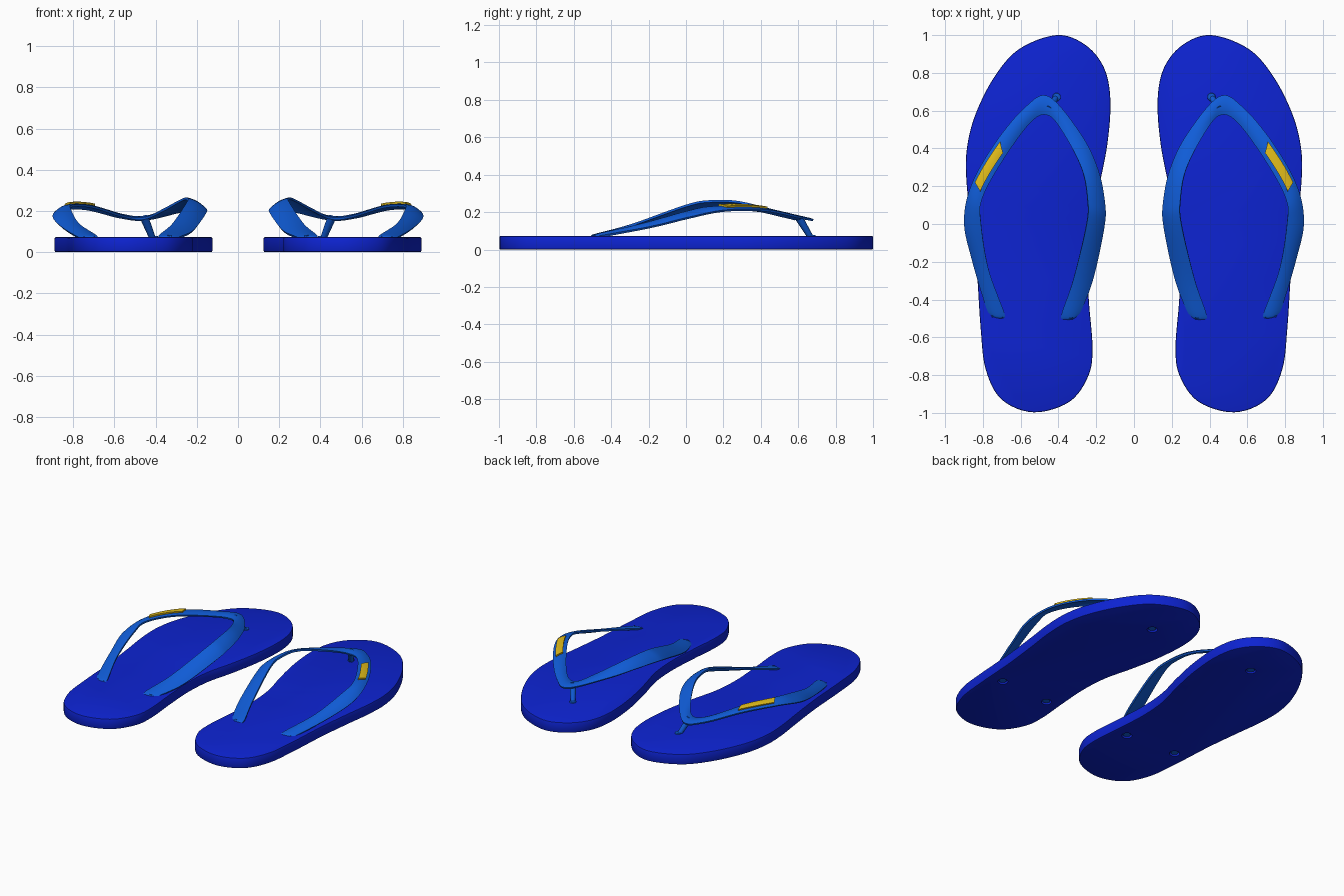
import bpy, bmesh, math
from mathutils import Vector

if "Cube" in bpy.data.objects:
    bpy.data.objects.remove(bpy.data.objects["Cube"])

THICK = 0.073


def material(name, rgb):
    m = bpy.data.materials.new(name)
    m.diffuse_color = (*rgb, 1)
    m.use_nodes = True
    m.node_tree.nodes["Principled BSDF"].inputs["Base Color"].default_value = m.diffuse_color
    return m


SOLE = material("sole_blue", (0.004, 0.017, 0.65))
STRAP = material("strap_blue", (0.005, 0.11, 0.70))
YELLOW = material("badge_yellow", (0.75, 0.50, 0.01))


def spline(pts, steps, closed=False):
    """Catmull-Rom through the points."""
    pts = [Vector(p) for p in pts]
    n, out = len(pts), []
    get = (lambda i: pts[i % n]) if closed else (lambda i: pts[max(0, min(n - 1, i))])
    for i in range(n if closed else n - 1):
        a, b, c, d = (get(i + k) for k in (-1, 0, 1, 2))
        for s in range(steps):
            t = s / steps
            out.append(0.5 * (2 * b + (c - a) * t + (2 * a - 5 * b + 4 * c - d) * t * t
                              + (3 * b - a - 3 * c + d) * t ** 3))
    if not closed:
        out.append(pts[-1])
    return out


def make(name, bm, mat):
    mesh = bpy.data.meshes.new(name)
    bm.to_mesh(mesh)
    bm.free()
    ob = bpy.data.objects.new(name, mesh)
    bpy.context.collection.objects.link(ob)
    if mat:
        mesh.materials.append(mat)
    return ob


def finish(ob):
    """Mirror to the other foot, apply the modifiers and shade."""
    ob.modifiers.new("pair", 'MIRROR').use_mirror_merge = False
    bpy.ops.object.select_all(action='DESELECT')
    ob.select_set(True)
    bpy.context.view_layer.objects.active = ob
    bpy.ops.object.convert(target='MESH')
    bpy.ops.object.shade_smooth_by_angle(angle=math.radians(40))


def rod(bm, p, q, r1, r2):
    p, q = Vector(p), Vector(q)
    d = q - p
    m = d.to_track_quat('Z', 'Y').to_matrix().to_4x4()
    m.translation = (p + q) / 2
    bmesh.ops.create_cone(bm, cap_ends=True, segments=24, radius1=r1, radius2=r2,
                          depth=d.length, matrix=m)


# Sole: smooth foot outline, extruded with rounded rims
outline = [(0.41, 1.0), (0.61, 0.925), (0.745, 0.77), (0.845, 0.565), (0.887, 0.38),
           (0.885, 0.2), (0.86, 0.0), (0.832, -0.25), (0.812, -0.55), (0.785, -0.77),
           (0.70, -0.93), (0.53, -0.997), (0.34, -0.94), (0.24, -0.80), (0.22, -0.65),
           (0.238, -0.42), (0.25, -0.2), (0.235, 0.0), (0.185, 0.2), (0.14, 0.43),
           (0.125, 0.66), (0.16, 0.83), (0.26, 0.95)]
bm = bmesh.new()
ring = [bm.verts.new((p.x, p.y, 0)) for p in spline(outline, 6, True)]
base = bm.faces.new(ring)
up = bmesh.ops.extrude_face_region(bm, geom=[base])
bmesh.ops.translate(bm, vec=(0, 0, THICK),
                    verts=[v for v in up['geom'] if isinstance(v, bmesh.types.BMVert)])
bmesh.ops.recalc_face_normals(bm, faces=bm.faces)
sole = make("soles", bm, SOLE)
bev = sole.modifiers.new("rim", 'BEVEL')
bev.width, bev.segments, bev.limit_method = 0.007, 2, 'ANGLE'
bev.angle_limit = math.radians(50)

# Anchor holes recessed into the underside
anchors = [(0.41, 0.67), (0.335, -0.47), (0.715, -0.45)]
bm = bmesh.new()
for x, y in anchors:
    rod(bm, (x, y, -0.02), (x, y, 0.02), 0.033, 0.033)
cutter = make("hole_cutter", bm, None)
cutter.hide_render = True
cut = sole.modifiers.new("holes", 'BOOLEAN')
cut.operation, cut.object, cut.solver = 'DIFFERENCE', cutter, 'EXACT'
finish(sole)
bpy.data.objects.remove(cutter)

# Strap: one V-shaped ribbon given by its foot-side and outer-side edges
inner = [(0.355, -0.505, 0.066), (0.385, -0.485, 0.080), (0.32, -0.29, 0.137),
         (0.25, 0.0, 0.240), (0.245, 0.13, 0.264), (0.275, 0.29, 0.258),
         (0.37, 0.475, 0.207), (0.455, 0.575, 0.170), (0.55, 0.535, 0.178),
         (0.705, 0.32, 0.225), (0.805, 0.13, 0.230), (0.81, 0.0, 0.205),
         (0.77, -0.24, 0.138), (0.685, -0.475, 0.080), (0.70, -0.49, 0.066)]
outer = [(0.305, -0.495, 0.066), (0.28, -0.46, 0.076), (0.215, -0.29, 0.108),
         (0.157, -0.02, 0.185), (0.153, 0.11, 0.210), (0.19, 0.29, 0.218),
         (0.28, 0.475, 0.200), (0.45, 0.675, 0.164), (0.575, 0.62, 0.175),
         (0.735, 0.43, 0.214), (0.86, 0.21, 0.212), (0.90, 0.015, 0.174),
         (0.86, -0.185, 0.125), (0.78, -0.45, 0.076), (0.75, -0.487, 0.066)]
STEPS = 8
edge_a, edge_b = spline(inner, STEPS), spline(outer, STEPS)


def ribbon(name, mat, first, last, v0, v1, lift, thick):
    """Slightly domed strip between the two strap edges."""
    bm, rows, cols = bmesh.new(), [], 6
    for i in range(first, last + 1):
        a, b = edge_a[i], edge_b[i]
        lo, hi = max(i - 1, 0), min(i + 1, len(edge_a) - 1)
        along = edge_a[hi] + edge_b[hi] - edge_a[lo] - edge_b[lo]
        n = along.cross(b - a).normalized()
        row = []
        for j in range(cols + 1):
            v = v0 + (v1 - v0) * j / cols
            row.append(bm.verts.new(a.lerp(b, v) + n * (lift + 0.009 * (1 - (2 * v - 1) ** 2))))
        rows.append(row)
    for r, s in zip(rows, rows[1:]):
        for j in range(cols):
            bm.faces.new((r[j], s[j], s[j + 1], r[j + 1]))
    ob = make(name, bm, mat)
    sol = ob.modifiers.new("thickness", 'SOLIDIFY')
    sol.thickness, sol.offset = thick, -1
    finish(ob)


ribbon("straps", STRAP, 0, len(edge_a) - 1, 0, 1, 0, 0.012)

# Plain raised badge on the outer branch
ribbon("strap_badges", YELLOW, 9 * STEPS - 1, 10 * STEPS - 1, 0.25, 0.8, 0.01, 0.014)

# Toe post with a small collar on the sole
bm = bmesh.new()
rod(bm, (0.412, 0.67, 0.06), (0.455, 0.605, 0.168), 0.015, 0.021)
rod(bm, (0.41, 0.672, 0.06), (0.41, 0.672, 0.079), 0.026, 0.02)
finish(make("toe_posts", bm, STRAP))

# Plugs seen in the recessed holes below
bm = bmesh.new()
for x, y in anchors:
    rod(bm, (x, y, 0.006), (x, y, 0.05), 0.024, 0.024)
finish(make("anchor_plugs", bm, STRAP))
